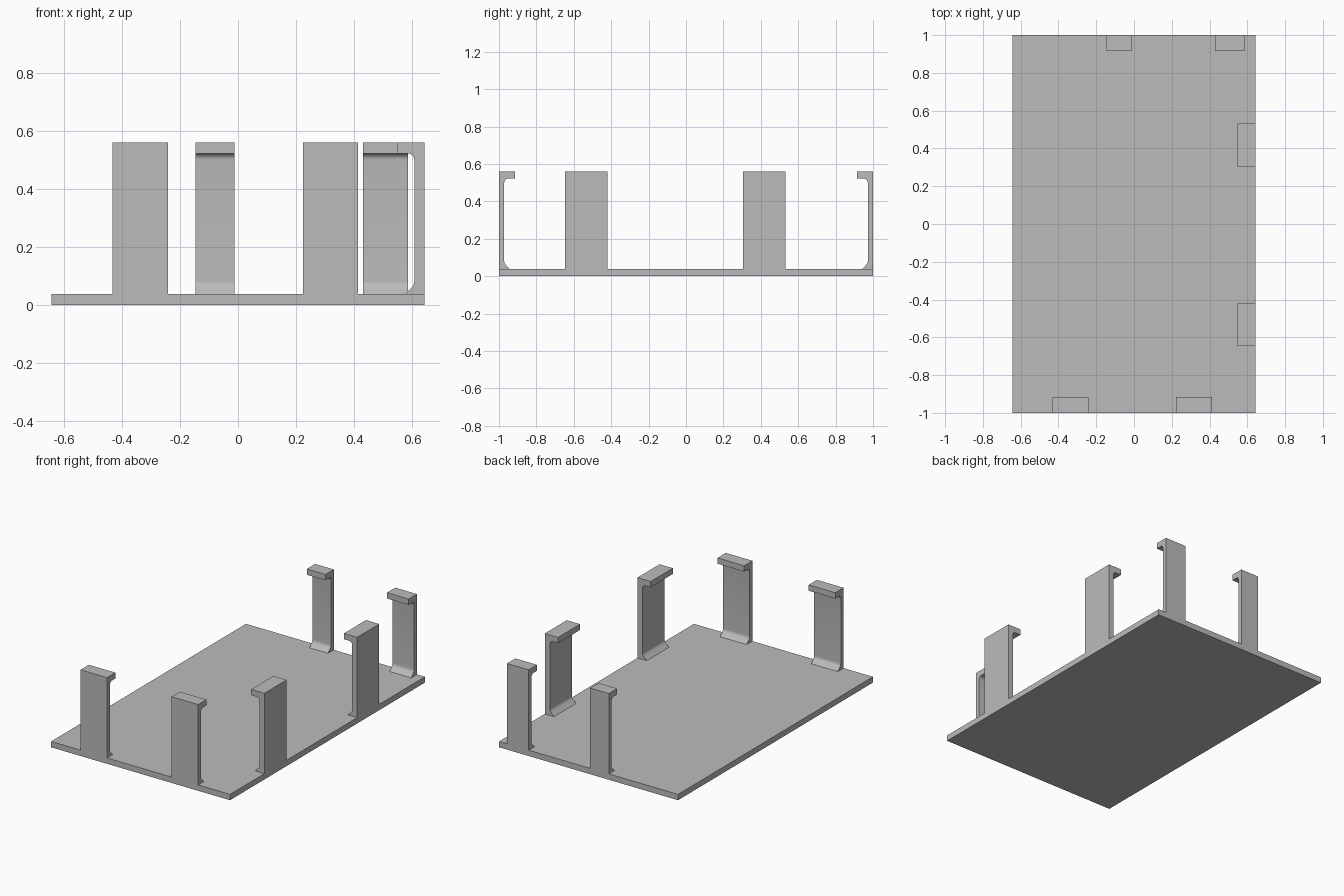
import bpy, bmesh, math
from mathutils import Vector

cube = bpy.data.objects.get("Cube")
if cube:
    bpy.data.objects.remove(cube, do_unlink=True)

HALF_X, HALF_Y = 0.643, 1.0
PLATE, TOP, LIP_Z = 0.038, 0.56, 0.522

grey = bpy.data.materials.new("plain_grey")
grey.use_nodes = True
colour = (0.5, 0.5, 0.5, 1)
grey.diffuse_color = colour
grey.node_tree.nodes["Principled BSDF"].inputs["Base Color"].default_value = colour


def add_object(name, bm):
    bmesh.ops.recalc_face_normals(bm, faces=bm.faces)
    mesh = bpy.data.meshes.new(name)
    bm.to_mesh(mesh)
    bm.free()
    mesh.materials.append(grey)
    obj = bpy.data.objects.new(name, mesh)
    bpy.context.collection.objects.link(obj)
    return obj


def arc(cx, cz, r, start, end, steps=6):
    angles = [math.radians(start + (end - start) * i / steps) for i in range(steps + 1)]
    return [(cx + r * math.cos(a), cz + r * math.sin(a)) for a in angles]


def clip_profile(wall, lip):
    """Section of a clip: distance inward from the plate edge, and height."""
    top_r, foot_r, foot = 0.022, 0.03, 0.031
    # 45 degree ramp, running tangent into the rounded foot
    rise = foot - foot_r * (1 - math.sqrt(0.5))
    foot_z = PLATE + rise + foot_r * math.sqrt(0.5)
    points = [(0, PLATE), (0, TOP), (lip, TOP), (lip, LIP_Z)]
    points += arc(wall + top_r, LIP_Z - top_r, top_r, 90, 180)
    points += arc(wall + foot_r, foot_z, foot_r, 180, 225)
    points.append((wall + foot, PLATE))
    return points


def add_clip(name, edge, inward, along, start, end, wall, lip):
    """Extrude the clip section along one edge of the plate."""
    edge, inward, along = Vector(edge), Vector(inward), Vector(along)
    bm = bmesh.new()
    verts = [bm.verts.new(edge + inward * d + along * start + Vector((0, 0, z)))
             for d, z in clip_profile(wall, lip)]
    face = bm.faces.new(verts)
    result = bmesh.ops.extrude_face_region(bm, geom=[face])
    moved = [v for v in result["geom"] if isinstance(v, bmesh.types.BMVert)]
    bmesh.ops.translate(bm, verts=moved, vec=along * (end - start))
    obj = add_object(name, bm)
    bpy.ops.object.select_all(action='DESELECT')
    obj.select_set(True)
    bpy.context.view_layer.objects.active = obj
    bpy.ops.object.shade_smooth_by_angle(angle=math.radians(30))


# Base plate
bm = bmesh.new()
bmesh.ops.create_cube(bm, size=1)
bmesh.ops.scale(bm, verts=bm.verts, vec=(2 * HALF_X, 2 * HALF_Y, PLATE))
bmesh.ops.translate(bm, verts=bm.verts, vec=(0, 0, PLATE / 2))
add_object("base_plate", bm)

# Clips along the front, back and left edges
X, Y = (1, 0, 0), (0, 1, 0)
rows = [
    ("front_clip", (0, -HALF_Y, 0), Y, X, [(-0.432, -0.241), (0.223, 0.414)], 0.028, 0.085),
    ("back_clip", (0, HALF_Y, 0), (0, -1, 0), X, [(-0.146, -0.012), (0.43, 0.586)], 0.028, 0.085),
    ("left_clip", (HALF_X, 0, 0), (-1, 0, 0), Y, [(-0.647, -0.42), (0.305, 0.531)], 0.036, 0.095),
]
for name, edge, inward, along, spans, wall, lip in rows:
    for i, (start, end) in enumerate(spans, 1):
        add_clip(f"{name}_{i}", edge, inward, along, start, end, wall, lip)
